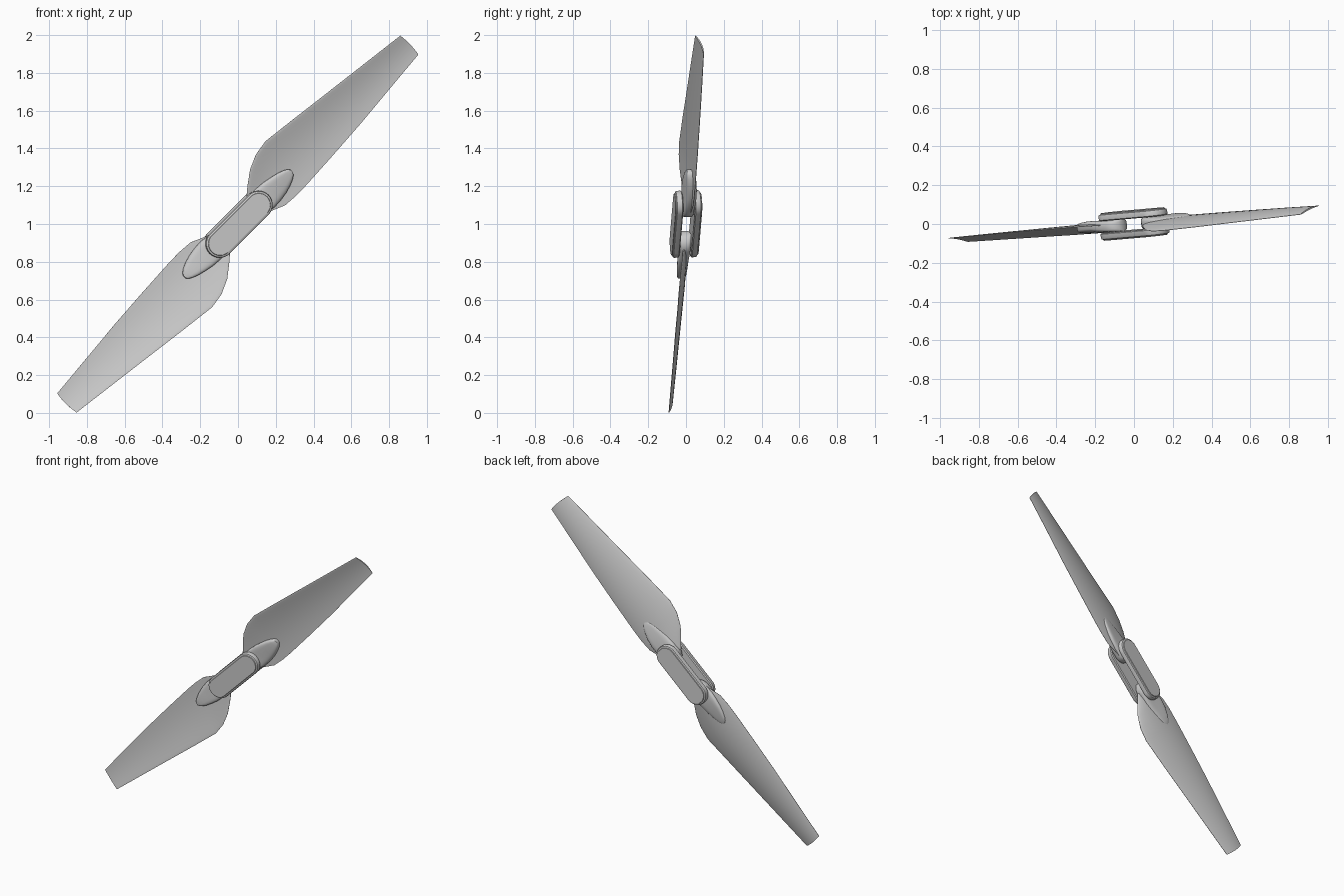
import bpy, bmesh, math
from mathutils import Matrix, Vector

if "Cube" in bpy.data.objects:
    bpy.data.objects.remove(bpy.data.objects["Cube"])

# Local frame: x along the blades, y along the hub axis, z across the chord
S, T = 0.061, -0.10
R2 = math.sqrt(2)
axis = Vector((-(S - T) / R2, 1, -(S + T) / R2)).normalized()
span = Vector((1 / R2, S, 1 / R2)).normalized()
chord = span.cross(axis)
FRAME = Matrix.Translation((0, 0, 1)) @ Matrix((span, axis, chord)).transposed().to_4x4()


def make_object(name, bm, turn=0.0, angle=35):
    bmesh.ops.recalc_face_normals(bm, faces=bm.faces)
    mesh = bpy.data.meshes.new(name)
    bm.to_mesh(mesh)
    bm.free()
    obj = bpy.data.objects.new(name, mesh)
    bpy.context.collection.objects.link(obj)
    obj.matrix_world = FRAME @ Matrix.Rotation(turn, 4, 'Y')
    bpy.ops.object.select_all(action='DESELECT')
    obj.select_set(True)
    bpy.context.view_layer.objects.active = obj
    bpy.ops.object.shade_smooth_by_angle(angle=math.radians(angle))
    return obj


def loft(rings):
    """Skin a list of closed rings and cap both ends."""
    bm = bmesh.new()
    rows = [[bm.verts.new(p) for p in ring] for ring in rings]
    n = len(rows[0])
    for a, b in zip(rows, rows[1:]):
        for i in range(n):
            j = (i + 1) % n
            bm.faces.new((a[i], a[j], b[j], b[i]))
    bm.faces.new(rows[0])
    bm.faces.new(rows[-1])
    return bm


# Blade stations: span, leading z, leading y, trailing z, trailing y, thickness
BLADE = [
    (0.13, 0.070, -0.012, -0.060, 0.008, 0.030),
    (0.18, 0.112, -0.020, -0.079, 0.011, 0.029),
    (0.247, 0.163, -0.031, -0.108, 0.013, 0.027),
    (0.325, 0.198, -0.038, -0.114, 0.014, 0.025),
    (0.41, 0.212, -0.039, -0.112, 0.014, 0.024),
    (0.62, 0.187, -0.036, -0.100, 0.014, 0.021),
    (0.84, 0.159, -0.031, -0.085, 0.013, 0.018),
    (1.08, 0.129, -0.026, -0.063, 0.012, 0.015),
    (1.313, 0.100, -0.021, -0.042, 0.010, 0.011),
]


def airfoil(u, zl, yl, zt, yt, thick):
    steps = 14
    upper, lower = [], []
    for k in range(steps + 1):
        t = (1 - math.cos(math.pi * k / steps)) / 2
        z, y = zl + (zt - zl) * t, yl + (yt - yl) * t
        y += 0.06 * (zl - zt) * 4 * t * (1 - t)
        half = thick / 2 * (1.9 * math.sqrt(t) * (1 - t) ** 0.8 * 0.7) + 0.001
        bulge = 0.006 * 4 * t * (1 - t) * max(0, (u - 1.08) / 0.23)
        upper.append((u + bulge, y + half, z))
        lower.append((u + bulge, y - half, z))
    return upper + lower[::-1]


# Root boss stations: span, centre z, half width, half thickness
BOSS = [(0.145 - 0.066 * math.cos(a), 0, 0.066 * math.sin(a), 0.031)
        for a in (0.15, 0.4, 0.7, 1.0, 1.3, 1.57)]
BOSS += [(0.20, -0.004, 0.070, 0.031), (0.25, -0.005, 0.067, 0.030),
         (0.30, -0.006, 0.058, 0.029), (0.34, -0.005, 0.047, 0.027),
         (0.37, -0.004, 0.035, 0.025), (0.39, -0.003, 0.023, 0.022),
         (0.40, -0.002, 0.009, 0.019)]


def boss_ring(u, zc, w, h):
    # rounded-rectangle section, gradually twisted to follow the blade pitch
    twist = 0.16 * min(1, max(0, (u - 0.145) / 0.12))
    ring = []
    for k in range(32):
        a = 2 * math.pi * k / 32
        c, s = math.cos(a), math.sin(a)
        z = zc + w * math.copysign(abs(c) ** 0.5, c)
        y = h * math.copysign(abs(s) ** 0.5, s)
        ring.append((u, y - twist * z, z))
    return ring


# Two folding blades with their root bosses
for side, turn in (("upper", 0.0), ("lower", math.pi)):
    make_object(side + "_blade", loft([airfoil(*s) for s in BLADE]), turn, 40)
    make_object(side + "_blade_root", loft([boss_ring(*s) for s in BOSS]), turn, 45)


def stadium(y, r, half=0.145, steps=20):
    pts = []
    for sign, start in ((1, -math.pi / 2), (-1, math.pi / 2)):
        for k in range(steps + 1):
            a = start + math.pi * k / steps
            pts.append((sign * half + r * math.cos(a), y, r * math.sin(a)))
    return pts


# Front and back hub plates with stepped rounded rims
PLATE = [(0.031, 0.068), (0.036, 0.075), (0.056, 0.075), (0.063, 0.072), (0.066, 0.063), (0.071, 0.061)]
for name, sign in (("front_hub_plate", -1), ("back_hub_plate", 1)):
    make_object(name, loft([stadium(sign * y, r) for y, r in PLATE]), 0.0, 30)
